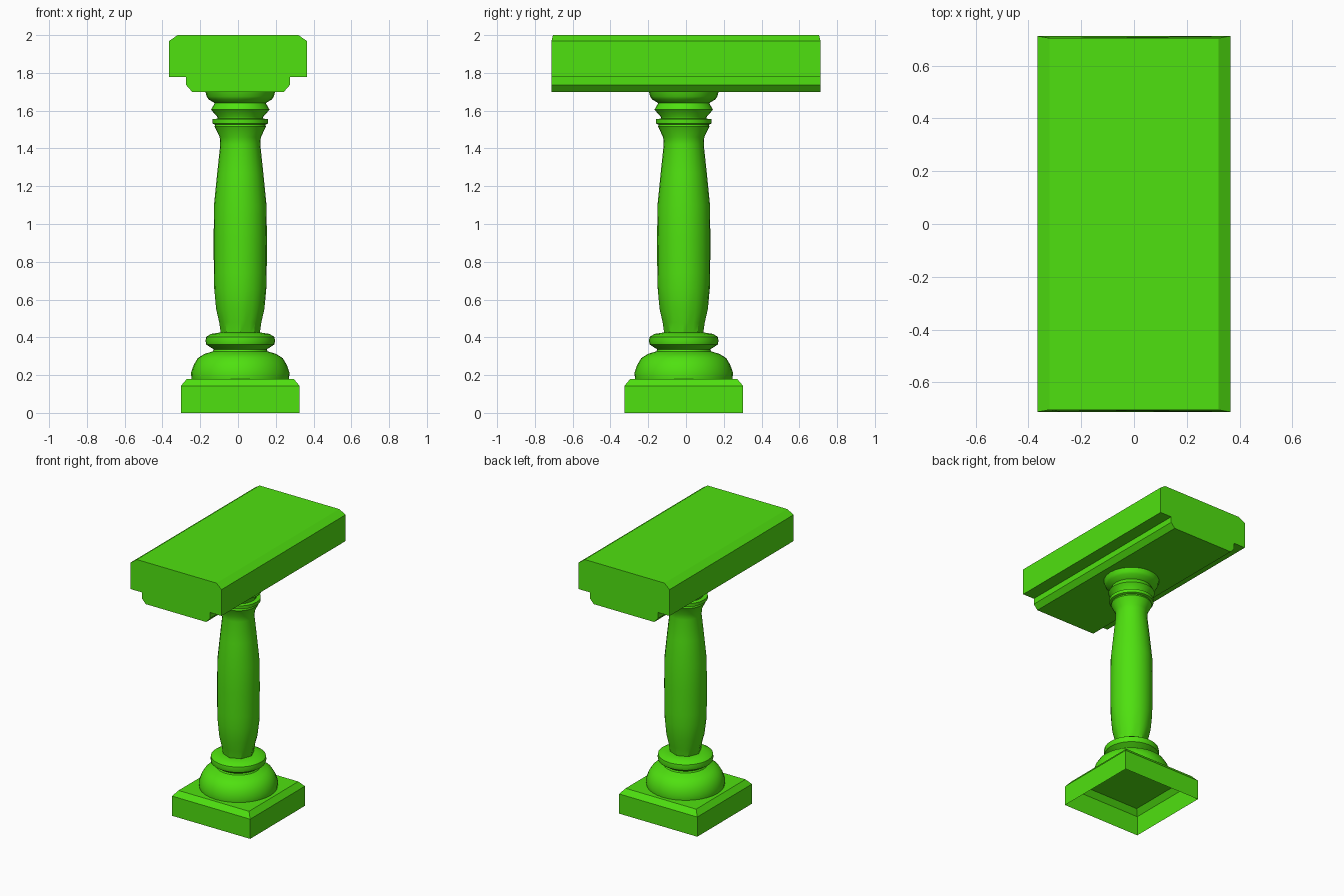
import bpy, bmesh, math

if "Cube" in bpy.data.objects:
    bpy.data.objects.remove(bpy.data.objects["Cube"])

mat = bpy.data.materials.new("bright_green")
mat.diffuse_color = (0.078, 0.75, 0.005, 1)
mat.use_nodes = True
mat.node_tree.nodes["Principled BSDF"].inputs["Base Color"].default_value = mat.diffuse_color
CX, CY = 0.012, -0.012          # column sits slightly off the rail centre


def finish(bm, name, smooth=None):
    bmesh.ops.recalc_face_normals(bm, faces=bm.faces)
    me = bpy.data.meshes.new(name)
    bm.to_mesh(me)
    bm.free()
    me.materials.append(mat)
    ob = bpy.data.objects.new(name, me)
    bpy.context.collection.objects.link(ob)
    if smooth:
        bpy.ops.object.select_all(action='DESELECT')
        ob.select_set(True)
        bpy.context.view_layer.objects.active = ob
        bpy.ops.object.shade_smooth_by_angle(angle=math.radians(smooth))
    return ob


def bridge(bm, a, b):
    n = len(a)
    for i in range(n):
        j = (i + 1) % n
        bm.faces.new((a[i], a[j], b[j], b[i]))


def lathe(name, profile, sides=24, flute=None):
    bm = bmesh.new()
    rings = []
    for r, z in profile:
        ring = []
        for i in range(sides):
            a = 2 * math.pi * i / sides
            k = 1 + (flute(z) * math.cos(a * sides / 3) if flute else 0)
            ring.append(bm.verts.new((CX + r * k * math.cos(a), CY + r * k * math.sin(a), z)))
        rings.append(ring)
    for a, b in zip(rings, rings[1:]):
        bridge(bm, a, b)
    bm.faces.new(rings[0])
    bm.faces.new(rings[-1])
    return finish(bm, name, 40)


# Handrail: stepped, chamfered section swept along y, ends leaning in at the top
half = [(0.32, 2.0), (0.366, 1.968), (0.366, 1.777), (0.274, 1.777), (0.274, 1.735), (0.243, 1.70)]
section = half + [(-x, z) for x, z in reversed(half)]
bm = bmesh.new()
ends = []
for s in (-1, 1):
    ends.append([bm.verts.new((x, s * (0.704 if z > 1.99 else 0.712), z)) for x, z in section])
bridge(bm, *ends)
for ring in ends:
    bm.faces.new(ring)
finish(bm, "handrail")

# Plinth: square block with chamfered top, open underneath
bm = bmesh.new()
rings = []
for h, z in ((0.314, 0), (0.314, 0.143), (0.283, 0.18)):
    rings.append([bm.verts.new((CX + sx * h, CY + sy * h, z))
                  for sx, sy in ((-1, -1), (1, -1), (1, 1), (-1, 1))])
bridge(bm, rings[0], rings[1])
bridge(bm, rings[1], rings[2])
bm.faces.new(rings[2])
finish(bm, "plinth")

# Turned foot: bowl and collar
lathe("foot", [(0.258, 0.18), (0.261, 0.212), (0.246, 0.255), (0.225, 0.29), (0.19, 0.312),
               (0.145, 0.326), (0.14, 0.336), (0.18, 0.362), (0.184, 0.38), (0.181, 0.402),
               (0.155, 0.418), (0.11, 0.425)], 32)

# Swelling shaft, lightly fluted at the bottom
lathe("shaft", [(0.098, 0.42), (0.108, 0.48), (0.126, 0.55), (0.138, 0.66), (0.14, 0.74),
                (0.141, 0.92), (0.139, 1.10), (0.122, 1.27), (0.106, 1.42), (0.109, 1.46),
                (0.136, 1.515), (0.132, 1.53)],
      24, lambda z: 0.05 * max(0, (0.6 - z) / 0.18))

# Capital: thin ring, bead and flared cup
lathe("capital", [(0.132, 1.525), (0.147, 1.532), (0.147, 1.555), (0.12, 1.558), (0.122, 1.568),
                  (0.155, 1.605), (0.135, 1.64), (0.168, 1.66), (0.178, 1.675), (0.185, 1.702)], 24)
